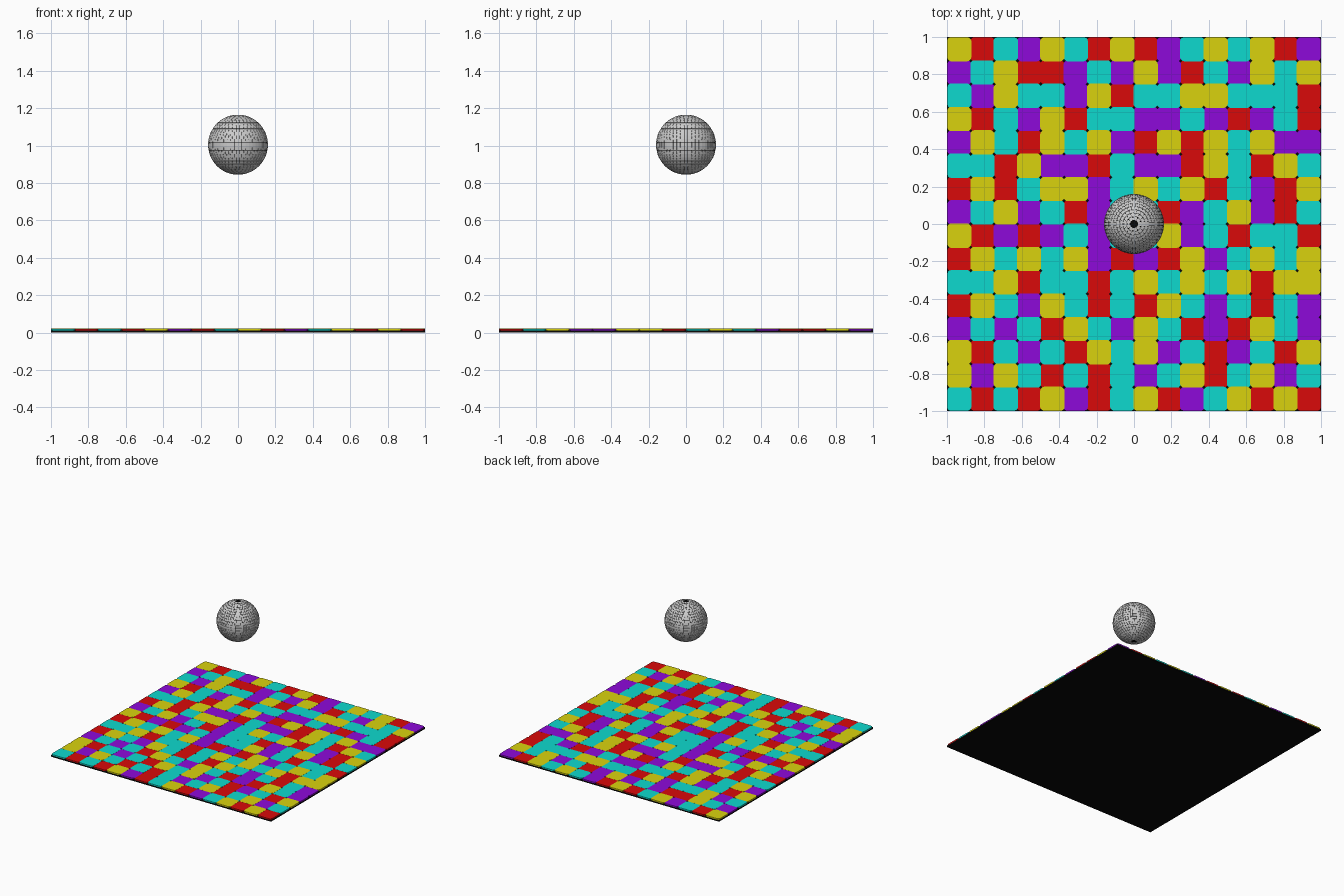
import bpy, bmesh, math
from mathutils import Matrix, Vector

if "Cube" in bpy.data.objects:
    bpy.data.objects.remove(bpy.data.objects["Cube"])


def material(name, rgb):
    m = bpy.data.materials.new(name)
    m.diffuse_color = (*rgb, 1)
    m.use_nodes = True
    m.node_tree.nodes["Principled BSDF"].inputs["Base Color"].default_value = m.diffuse_color
    return m


BLACK = material("black", (0.002, 0.002, 0.002))
SILVER = material("silver", (0.6, 0.6, 0.6))
COLOURS = {
    "R": ("red", material("red", (0.70, 0.003, 0.003))),
    "P": ("purple", material("purple", (0.27, 0.003, 0.70))),
    "C": ("cyan", material("cyan", (0.004, 0.70, 0.62))),
    "Y": ("yellow", material("yellow", (0.70, 0.65, 0.004))),
}


def make_object(name, bm, mat):
    bmesh.ops.recalc_face_normals(bm, faces=bm.faces[:])
    mesh = bpy.data.meshes.new(name)
    bm.to_mesh(mesh)
    bm.free()
    mesh.materials.append(mat)
    ob = bpy.data.objects.new(name, mesh)
    bpy.context.collection.objects.link(ob)
    return ob


def box(bm, size, matrix):
    bmesh.ops.create_cube(bm, size=1, matrix=matrix @ Matrix.Diagonal((*size, 1)))


def rounded_tile(bm, cx, cy, half, radius, z0, z1):
    """Square plate with rounded corners."""
    ring = []
    for k in range(4):
        for s in range(4):
            a = math.pi / 2 * (k + s / 3)
            mid = math.pi / 2 * (k + 0.5)
            x = math.copysign(half - radius, math.cos(mid)) + radius * math.cos(a)
            y = math.copysign(half - radius, math.sin(mid)) + radius * math.sin(a)
            ring.append((cx + x, cy + y))
    low = [bm.verts.new((x, y, z0)) for x, y in ring]
    high = [bm.verts.new((x, y, z1)) for x, y in ring]
    bm.faces.new(high)
    bm.faces.new(low[::-1])
    n = len(ring)
    for i in range(n):
        j = (i + 1) % n
        bm.faces.new((low[i], low[j], high[j], high[i]))


# Floor base
bm = bmesh.new()
box(bm, (2, 2, 0.012), Matrix.Translation((0, 0, 0.006)))
make_object("floor_base", bm, BLACK)

# Coloured floor tiles, rows from back to front
ROWS = [
    "YRCPYCRYRPCYCYRP",
    "PCYRRPCPYPRCPYCY",
    "CPYCCPYRCCYYCCCR",
    "YRCPYRCCPPCPRPCR",
    "PYCRYCYPRYRYCYPP",
    "CCRYPPRCPPRYCRYC",
    "RYRCYYPCYCYRCPRY",
    "PCYPCRPCCRPCYPRC",
    "YRPRPCPCCYPCRCCR",
    "RYCYCYPRPRYPCYCY",
    "CCYRCCRCYCYCYRYY",
    "RYCPYCRCRYCPCRCP",
    "PCPCRYCPYCRPRYCP",
    "YRCPCRYCYPCRPCRY",
    "YPYCRCRCPCYRCYPC",
    "CRCRYPRCYRPCYRYR",
]
HALF = 0.065
PITCH = (2 - 2 * HALF) / 15
for level, (key, (colour, mat)) in enumerate(COLOURS.items()):
    bm = bmesh.new()
    for r, row in enumerate(ROWS):
        for c, letter in enumerate(row):
            if letter == key:
                rounded_tile(bm, -1 + HALF + c * PITCH, 1 - HALF - r * PITCH,
                             HALF, 0.02, 0.011, 0.0205 + level * 0.0002)
    make_object(colour + "_tiles", bm, mat)

# Mirror ball core
CENTRE = Vector((0, 0, 1.005))
RADIUS = 0.16
bm = bmesh.new()
bmesh.ops.create_uvsphere(bm, u_segments=48, v_segments=24, radius=RADIUS - 0.002,
                          matrix=Matrix.Translation(CENTRE))
core = make_object("ball_core", bm, BLACK)
for p in core.data.polygons:
    p.use_smooth = True

# Mirror facets in rings, leaving dark caps at the poles
bm = bmesh.new()
RINGS = 25
step = math.pi / RINGS
for i in range(1, RINGS - 1):
    tilt = (i + 0.5) * step
    count = max(6, round(2 * math.pi * math.sin(tilt) / step))
    width = 2 * math.pi * RADIUS * math.sin(tilt) / count * 0.92
    for k in range(count):
        turn = Matrix.Rotation(2 * math.pi * k / count, 4, "Z") @ Matrix.Rotation(tilt, 4, "Y")
        box(bm, (RADIUS * step * 0.92, width, 0.004),
            Matrix.Translation(CENTRE) @ turn @ Matrix.Translation((0, 0, RADIUS - 0.002)))
make_object("ball_mirrors", bm, SILVER)
